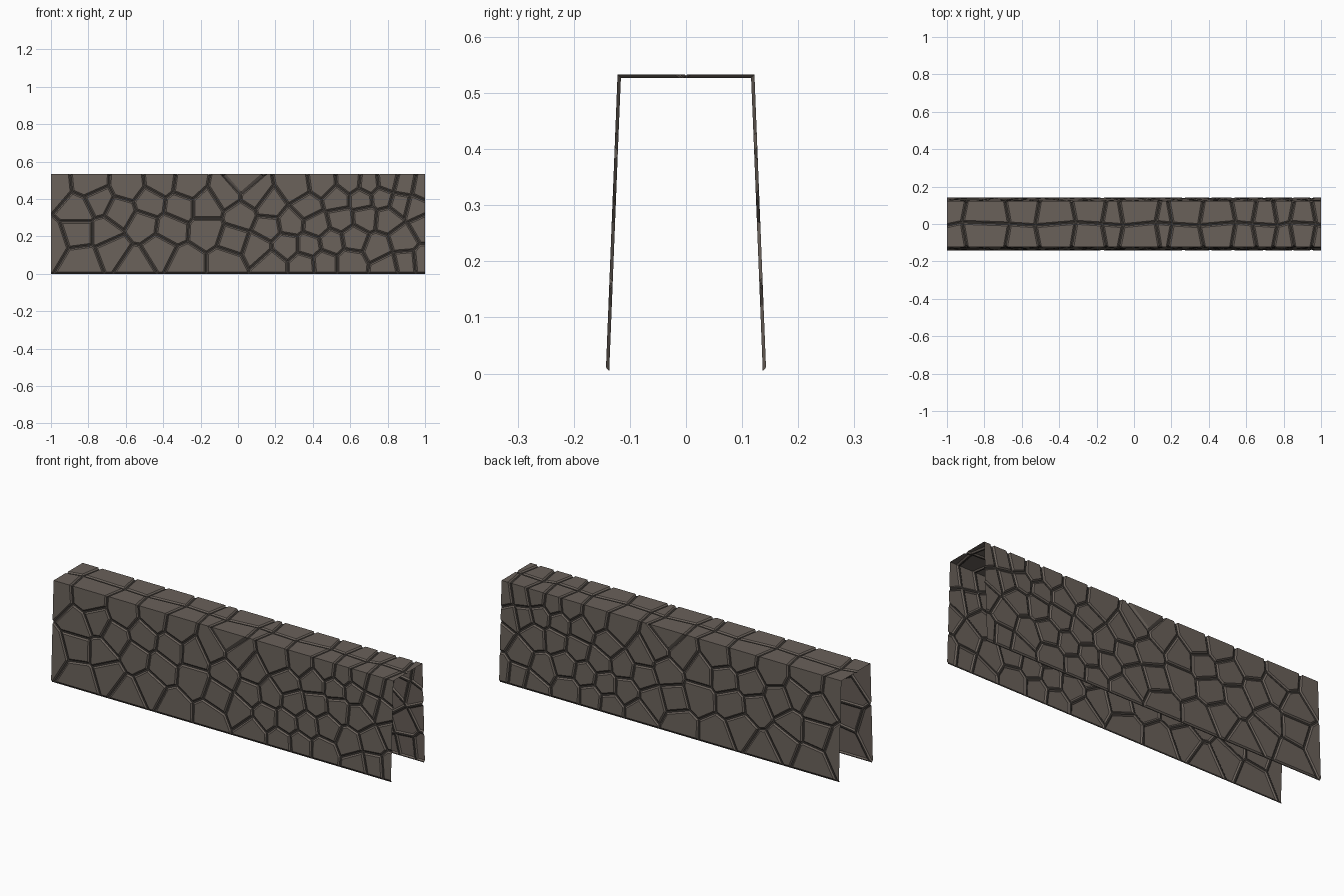
import bpy, bmesh
from mathutils import Vector

if "Cube" in bpy.data.objects:
    bpy.data.objects.remove(bpy.data.objects["Cube"])

H, W_TOP, W_BOT, DEPTH = 0.533, 0.122, 0.143, 0.006


def material(name, rgb):
    m = bpy.data.materials.new(name)
    m.diffuse_color = (*rgb, 1)
    m.use_nodes = True
    m.node_tree.nodes["Principled BSDF"].inputs["Base Color"].default_value = m.diffuse_color
    return m


STONE = material("brown stone", (0.142, 0.119, 0.102))
JOINT = material("dark joint", (0.05, 0.043, 0.038))

# Stone centres (x, z) on the long sides, in rough courses
TOP_ROW = [(-.99, .46), (-.79, .48), (-.59, .47), (-.41, .49), (-.27, .47), (.02, .5),
           (.31, .46), (.45, .48), (.60, .49), (.70, .48), (.80, .49), (.885, .47), (.99, .45)]
UPPER = [(-.85, .34), (-.75, .39), (-.63, .33), (-.47, .38), (-.31, .36), (-.17, .36),
         (-.06, .43), (.09, .42), (.17, .36), (.37, .36), (.53, .40), (.66, .40),
         (.77, .41), (.87, .38), (.95, .36)]
MIDDLE = [(-1.0, .17), (-.85, .22), (-.71, .22), (-.51, .26), (-.36, .24), (-.17, .23),
          (.02, .31), (.16, .25), (.28, .27), (.42, .26), (.55, .29), (.68, .30), (.80, .29), (1.0, .25)]
LOWER = [(-.67, .13), (-.42, .13), (-.02, .18), (.10, .14), (.26, .15), (.38, .15),
         (.50, .17), (.62, .19), (.75, .14), (.88, .18)]
BASE = [(-.83, .07), (-.55, .05), (-.28, .06), (-.06, .06), (.18, .05), (.35, .05),
        (.46, .06), (.60, .06), (.80, .04), (.89, .06), (1.0, .07)]
SEEDS = [Vector(p) for row in (TOP_ROW, UPPER, MIDDLE, LOWER, BASE) for p in row]


def clip(poly, n, c):
    """Keep the part of a polygon where n.p <= c."""
    out = []
    for a, b in zip(poly, poly[1:] + poly[:1]):
        da, db = n.dot(a) - c, n.dot(b) - c
        if da <= 0:
            out.append(a)
        if (da < 0 < db) or (db < 0 < da):
            out.append(a + (b - a) * (da / (da - db)))
    return [p for i, p in enumerate(out) if (p - out[i - 1]).length > 1e-4]


def is_open(a, b, lims):
    """True for edges on the outer rim, which carry no groove."""
    return (min(abs(a.x), abs(b.x)) > 0.9999 and abs(a.x - b.x) < .01) or any(
        abs(a.y - l) < 1e-4 and abs(b.y - l) < 1e-4 for l in lims)


def inset(poly, lims, d):
    res = list(poly)
    for a, b in zip(poly, poly[1:] + poly[:1]):
        if not is_open(a, b, lims):
            e = (b - a).normalized()
            n = Vector((e.y, -e.x))
            res = clip(res, n, n.dot(a) - d)
    return res


def build(name, cells, lims, place):
    """Stones with sloped rims, joined by a narrow sunken groove."""
    bm, cache = bmesh.new(), {}

    def vert(p, depth):
        co = place(p, depth)
        key = tuple(round(c, 4) for c in co)
        if key not in cache:
            cache[key] = bm.verts.new(co)
        return cache[key]

    def face(vs, mat):
        vs = list(dict.fromkeys(vs))
        if len(vs) > 2 and not bm.faces.get(vs):
            bm.faces.new(vs).material_index = mat

    for poly in cells:
        rings = [(poly, DEPTH), (inset(poly, lims, .004), DEPTH), (inset(poly, lims, .011), 0)]
        if len(rings[2][0]) < 3:
            continue
        for k in (0, 1):
            (outer, d0), (inner, d1) = rings[k], rings[k + 1]
            near = [min(inner, key=lambda q: (q - p).length) for p in outer]
            for i, a in enumerate(outer):
                j = (i + 1) % len(outer)
                if not is_open(a, outer[j], lims):
                    face([vert(a, d0), vert(outer[j], d0), vert(near[j], d1), vert(near[i], d1)], 1 - k)
        face([vert(p, 0) for p in rings[2][0]], 0)

    # turn every face outward
    bm.normal_update()
    for f in bm.faces:
        c = f.calc_center_median()
        if f.normal.dot(place.out) < 0:
            f.normal_flip()
    me = bpy.data.meshes.new(name)
    bm.to_mesh(me)
    bm.free()
    me.materials.append(STONE)
    me.materials.append(JOINT)
    bpy.context.collection.objects.link(bpy.data.objects.new(name, me))


# Voronoi cells for the side stones
side_cells = []
for s in SEEDS:
    poly = [Vector(p) for p in ((-1, 0), (1, 0), (1, H), (-1, H))]
    for t in SEEDS:
        if t is not s:
            n = (t - s).normalized()
            poly = clip(poly, n, n.dot((s + t) / 2))
    if len(poly) > 2:
        side_cells.append(poly)

# Leaning side walls, front and back
for name, sgn in (("front_wall", -1), ("back_wall", 1)):
    def place(p, d, sgn=sgn):
        y = W_BOT + (W_TOP - W_BOT) * p.y / H - d
        return (p.x, sgn * y, p.y - d if p.y > H - 1e-4 else p.y)
    place.out = Vector((0, sgn, 0))
    build(name, side_cells, [H], place)

# Top: two rows of slabs whose cross joints continue those of the walls
xs = sorted({round(p.x, 5) for c in side_cells for p in c if p.y > H - 1e-4})
ridge = [Vector((x if abs(x) > .999 else x + .022 * (-1) ** i, .009 * ((i * 2) % 3 - 1)))
         for i, x in enumerate(xs)]
top_cells = []
for i in range(len(xs) - 1):
    a, b = xs[i], xs[i + 1]
    top_cells.append([Vector((a, -W_TOP)), Vector((b, -W_TOP)), ridge[i + 1], ridge[i]])
    top_cells.append([ridge[i], ridge[i + 1], Vector((b, W_TOP)), Vector((a, W_TOP))])


def place_top(p, d):
    y = p.y
    if abs(y) > W_TOP - 1e-4:
        y -= d if y > 0 else -d
    return (p.x, y, H - d)


place_top.out = Vector((0, 0, 1))
build("top_slabs", top_cells, [-W_TOP, W_TOP], place_top)
